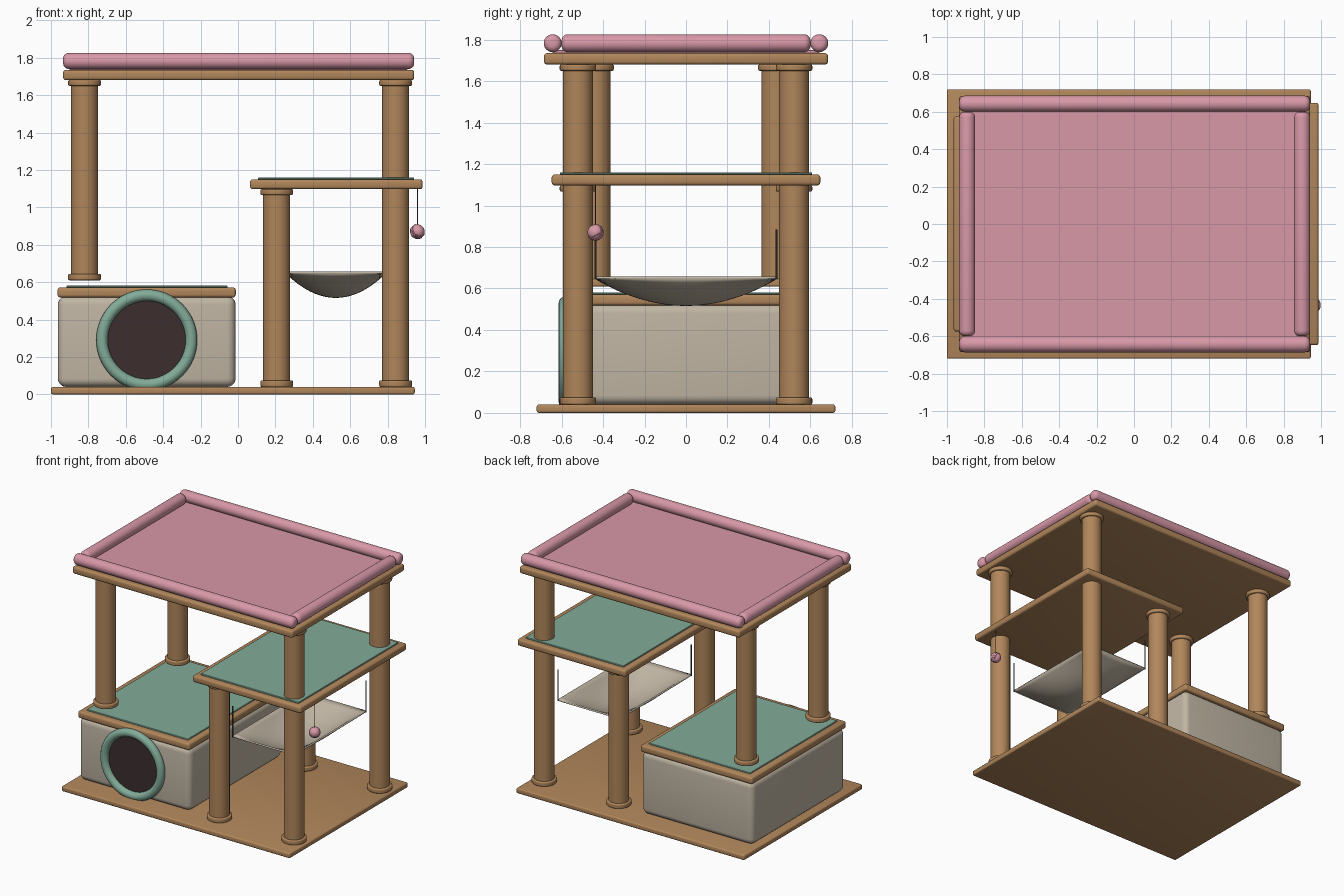
import bpy, bmesh, math
from mathutils import Matrix, Vector

if "Cube" in bpy.data.objects:
    bpy.data.objects.remove(bpy.data.objects["Cube"])


def material(name, r, g, b):
    m = bpy.data.materials.new(name)
    m.diffuse_color = (r, g, b, 1)
    m.use_nodes = True
    m.node_tree.nodes["Principled BSDF"].inputs["Base Color"].default_value = m.diffuse_color
    return m


WOOD = material("wood", 0.44, 0.24, 0.105)
PINK = material("pink_plush", 0.69, 0.315, 0.39)
GREEN = material("sage_green", 0.225, 0.41, 0.32)
BEIGE = material("beige_fabric", 0.53, 0.465, 0.37)
DARK = material("dark_opening", 0.045, 0.026, 0.028)
CORD = material("grey_cord", 0.07, 0.07, 0.075)


def finish(bm, name, mat):
    bmesh.ops.recalc_face_normals(bm, faces=bm.faces)
    me = bpy.data.meshes.new(name)
    bm.to_mesh(me)
    bm.free()
    ob = bpy.data.objects.new(name, me)
    bpy.context.collection.objects.link(ob)
    me.materials.append(mat)
    bpy.ops.object.select_all(action='DESELECT')
    ob.select_set(True)
    bpy.context.view_layer.objects.active = ob
    bpy.ops.object.shade_smooth_by_angle(angle=math.radians(35))
    return ob


def box(name, mat, x0, x1, y, z0, z1, bevel=0.0, seg=3):
    """Box spanning x0..x1, -y..y, z0..z1 with rounded edges."""
    bm = bmesh.new()
    mtx = Matrix.Translation(((x0 + x1) / 2, 0, (z0 + z1) / 2)) @ Matrix.Diagonal((x1 - x0, 2 * y, z1 - z0, 1))
    bmesh.ops.create_cube(bm, size=1, matrix=mtx)
    if bevel:
        bmesh.ops.bevel(bm, geom=bm.edges[:], offset=bevel, segments=seg, profile=0.5, affect='EDGES')
    return finish(bm, name, mat)


def rod(name, mat, a, b, r, bevel=0.0, sides=40):
    """Cylinder from a to b, with optional rounded rims."""
    a, b = Vector(a), Vector(b)
    d = b - a
    bm = bmesh.new()
    rot = Vector((0, 0, 1)).rotation_difference(d).to_matrix().to_4x4()
    bmesh.ops.create_cone(bm, cap_ends=True, segments=sides, radius1=r, radius2=r, depth=d.length,
                          matrix=Matrix.Translation((a + b) / 2) @ rot)
    if bevel:
        rims = [e for e in bm.edges if any(len(f.verts) > 4 for f in e.link_faces)]
        bmesh.ops.bevel(bm, geom=rims, offset=bevel, segments=5, profile=0.5, affect='EDGES')
    return finish(bm, name, mat)


def ring(name, mat, loc, rot, major, minor, seg=64, mseg=16):
    bpy.ops.mesh.primitive_torus_add(location=loc, rotation=rot, major_radius=major, minor_radius=minor,
                                     major_segments=seg, minor_segments=mseg)
    ob = bpy.context.object
    ob.name = name
    ob.data.materials.append(mat)
    bpy.ops.object.shade_smooth()
    return ob


def post(name, x, y, z0, z1):
    rod(name, WOOD, (x, y, z0), (x, y, z1), 0.072)
    rod(name + "_bottom_collar", WOOD, (x, y, z0), (x, y, z0 + 0.035), 0.088, 0.008)
    rod(name + "_top_collar", WOOD, (x, y, z1 - 0.03), (x, y, z1), 0.088, 0.008)


# wooden platforms and their pads
box("base_board", WOOD, -1.0, 0.945, 0.72, 0.0, 0.04, 0.01)
box("top_platform", WOOD, -0.935, 0.942, 0.685, 1.68, 1.735, 0.015)
box("middle_platform", WOOD, 0.064, 0.987, 0.648, 1.097, 1.15, 0.015)
box("cabin_roof", WOOD, -0.965, -0.012, 0.575, 0.518, 0.572, 0.015)
box("middle_pad", GREEN, 0.107, 0.941, 0.608, 1.148, 1.16, 0.003, 1)
box("cabin_pad", GREEN, -0.918, -0.055, 0.53, 0.57, 0.581, 0.003, 1)
box("top_pad", PINK, -0.9, 0.905, 0.645, 1.733, 1.75, 0.003, 1)

# cabin with round entrance
box("cabin", BEIGE, -0.963, -0.013, 0.568, 0.04, 0.525, 0.045, 5)
rod("cabin_opening", DARK, (-0.488, -0.55, 0.291), (-0.488, -0.577, 0.291), 0.235, sides=64)
ring("cabin_entrance_ring", GREEN, (-0.488, -0.583, 0.291), (math.pi / 2, 0, 0), 0.239, 0.031)

# posts, mirrored front and back
for side, s in (("front", -1), ("back", 1)):
    post(side + "_right_post", 0.843, s * 0.521, 0.04, 1.68)
    post(side + "_middle_post", 0.207, s * 0.521, 0.04, 1.097)
    post(side + "_left_post", -0.82, s * 0.436, 0.61, 1.68)
    # long bolster
    rod(side + "_bolster", PINK, (-0.935, s * 0.643, 1.783), (0.942, s * 0.643, 1.783), 0.043, 0.03)

# short side bolsters
for side, x in (("left", -0.892), ("right", 0.899)):
    rod(side + "_bolster", PINK, (x, -0.6, 1.783), (x, 0.6, 1.783), 0.043, 0.03)

# hanging hammock: sagging sheet
CX, HX, HY = 0.523, 0.262, 0.436
bm = bmesh.new()
bmesh.ops.create_grid(bm, x_segments=24, y_segments=24, size=1)
for v in bm.verts:
    u, w = v.co.x, v.co.y
    v.co = (CX + HX * u, HY * w, 0.658 - 0.13 * (1 - u * u) * (1 - w * w))
hammock = finish(bm, "hammock", BEIGE)
sol = hammock.modifiers.new("thickness", 'SOLIDIFY')
sol.thickness = 0.012
sol.offset = -1
for i, sx in enumerate((-1, 1)):
    for j, sy in enumerate((-1, 1)):
        x, y = CX + sx * HX, sy * HY
        rod(f"hammock_cord_{i}{j}", CORD, (x, y, 0.645), (x, y, 0.885), 0.005, sides=10)

# hanging yarn ball
BALL = (0.959, -0.436, 0.87)
rod("ball_cord", CORD, BALL, (BALL[0], BALL[1], 1.1), 0.003, sides=8)
bm = bmesh.new()
bmesh.ops.create_uvsphere(bm, u_segments=32, v_segments=16, radius=0.039, matrix=Matrix.Translation(BALL))
finish(bm, "yarn_ball", PINK)
for k, rot in enumerate(((0.5, 0.4, 0), (1.3, 0.5, 0.6), (0.9, -0.8, 1.5))):
    ring(f"yarn_strand_{k}", PINK, BALL, rot, 0.038, 0.003, 32, 6)
